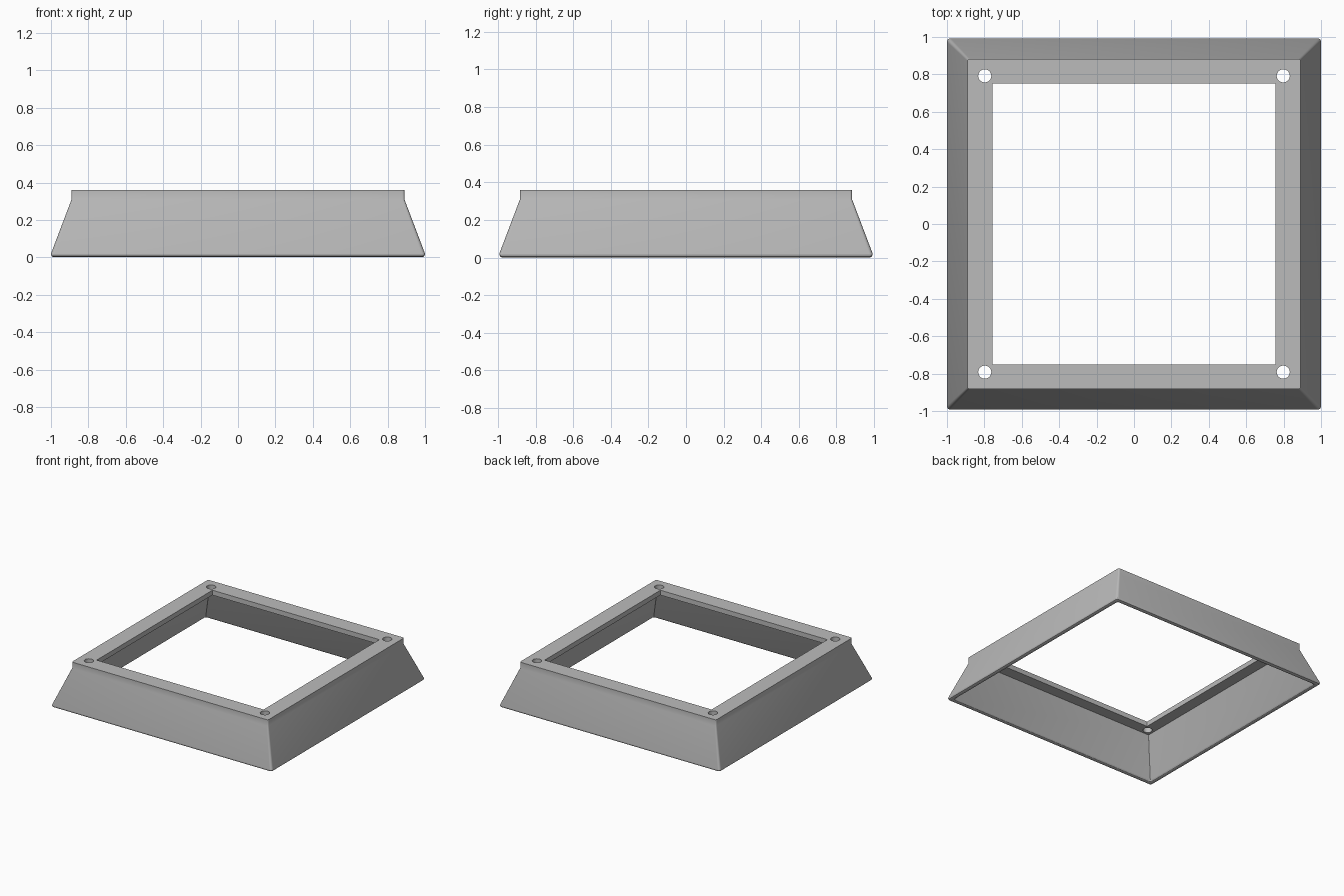
import bpy, bmesh, math

cube = bpy.data.objects.get("Cube")
if cube:
    bpy.data.objects.remove(cube)

HALF_X, HALF_Y = 1.0, 0.993
HEIGHT, WALL, LIP, RIM = 0.36, 0.04, 0.04, 0.015

grey = bpy.data.materials.new("plain grey")
grey.use_nodes = True
colour = (0.5, 0.5, 0.5, 1)
grey.diffuse_color = colour
grey.node_tree.nodes["Principled BSDF"].inputs["Base Color"].default_value = colour


def rounded_loop(bm, inset, z, radius, steps=4):
    """One ring of vertices around a rounded rectangle."""
    ring = []
    for corner, (sx, sy) in enumerate([(1, 1), (-1, 1), (-1, -1), (1, -1)]):
        cx = sx * (HALF_X - inset - radius)
        cy = sy * (HALF_Y - inset - radius)
        for i in range(steps + 1):
            a = (corner + i / steps) * math.pi / 2
            ring.append(bm.verts.new((cx + radius * math.cos(a),
                                      cy + radius * math.sin(a), z)))
    return ring


# Wall section as (inset, height, corner radius), starting at the outer rim
section = [(0.0, 0.02, 0.02), (0.11, 0.31, 0.012), (0.11, HEIGHT, 0.012),
           (0.243, HEIGHT, 0.002), (0.243, HEIGHT - LIP, 0.002),
           (0.11 + WALL, HEIGHT - LIP, 0.004), (WALL, 0.015, 0.004)]
# Rounded underside of the rim
for i in range(6):
    a = math.pi * i / 5
    section.append((WALL / 2 + (WALL / 2 - 0.001) * math.cos(a),
                    RIM - RIM * math.sin(a) if 0 < i < 5 else RIM - 0.001, 0.015))

# Hollow sloping frame with an inward lip
bm = bmesh.new()
rings = [rounded_loop(bm, *point) for point in section]
for a, b in zip(rings, rings[1:] + rings[:1]):
    for i in range(len(a)):
        j = (i + 1) % len(a)
        bm.faces.new((a[i], a[j], b[j], b[i]))
bmesh.ops.recalc_face_normals(bm, faces=bm.faces)
mesh = bpy.data.meshes.new("base_frame")
bm.to_mesh(mesh)
bm.free()
mesh.materials.append(grey)
frame = bpy.data.objects.new("base_frame", mesh)
bpy.context.collection.objects.link(frame)

# Screw holes through the lip corners
bm = bmesh.new()
for sx in (-1, 1):
    for sy in (-1, 1):
        made = bmesh.ops.create_cone(bm, cap_ends=True, segments=32, radius1=0.035,
                                     radius2=0.035, depth=0.12)
        bmesh.ops.translate(bm, verts=made["verts"],
                            vec=(sx * 0.798, sy * 0.792, HEIGHT - LIP / 2))
hole_mesh = bpy.data.meshes.new("hole_cutter")
bm.to_mesh(hole_mesh)
bm.free()
hole_mesh.materials.append(grey)
cutter = bpy.data.objects.new("hole_cutter", hole_mesh)
bpy.context.collection.objects.link(cutter)
cutter.hide_render = True

cut = frame.modifiers.new("screw_holes", "BOOLEAN")
cut.operation = "DIFFERENCE"
cut.solver = "EXACT"
cut.object = cutter

bpy.ops.object.select_all(action="DESELECT")
frame.select_set(True)
bpy.context.view_layer.objects.active = frame
bpy.ops.object.modifier_apply(modifier=cut.name)
bpy.data.objects.remove(cutter)
bpy.ops.object.shade_smooth_by_angle(angle=math.radians(30))
